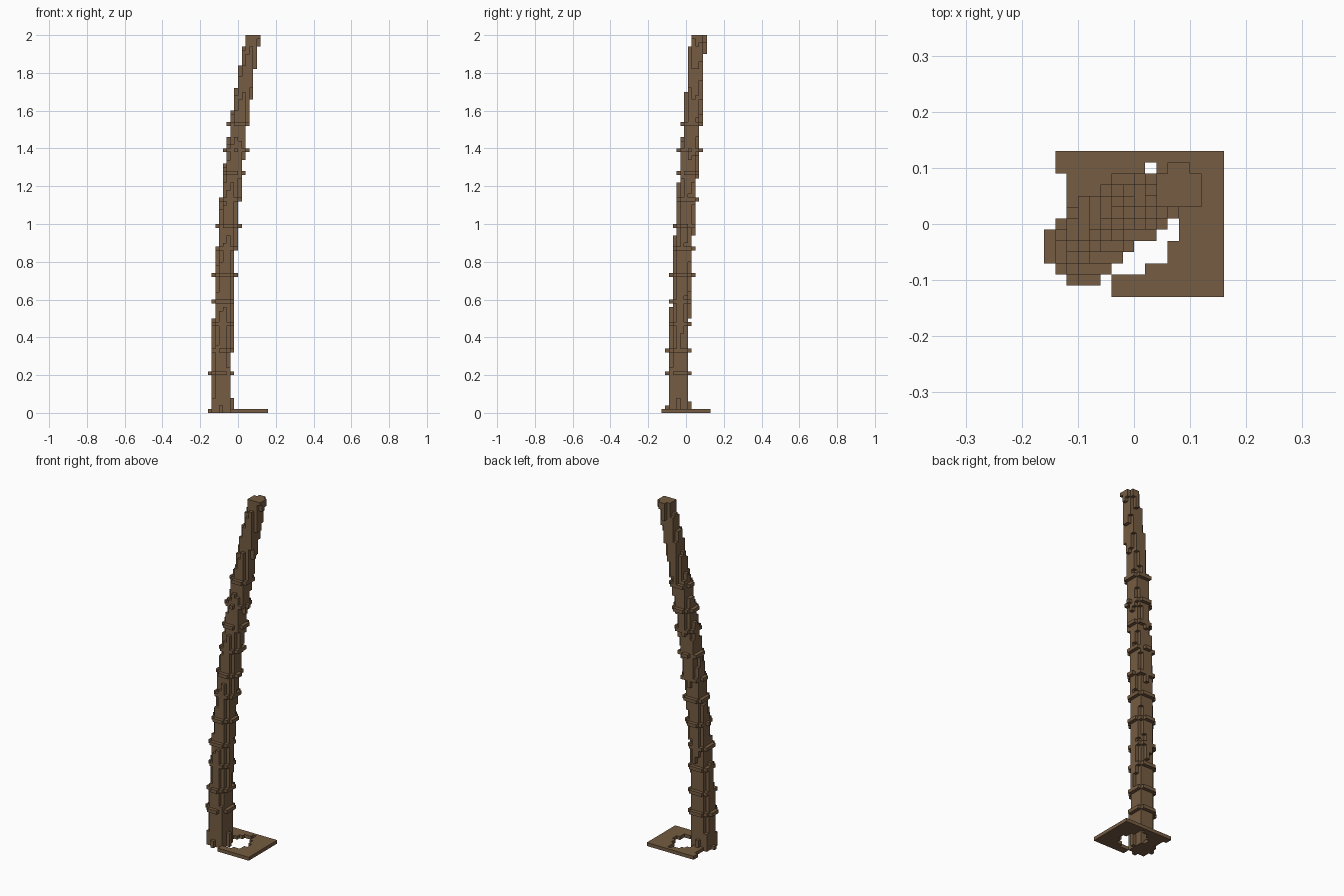
import bpy, bmesh, math
from mathutils import Vector

if "Cube" in bpy.data.objects:
    bpy.data.objects.remove(bpy.data.objects["Cube"], do_unlink=True)

V = 0.02          # block size
LAYERS = 100      # blocks in height

bark = bpy.data.materials.new("bark_brown")
BROWN = (0.178, 0.107, 0.054, 1)
bark.diffuse_color = BROWN
bark.use_nodes = True
bark.node_tree.nodes["Principled BSDF"].inputs["Base Color"].default_value = BROWN

# Trunk path and thickness: (height, value) pairs
PATH_X = [(0, -.0885), (.1, -.088), (.3, -.0835), (.53, -.0785), (.88, -.06), (1.125, -.04),
          (1.325, -.02), (1.49, 0), (1.69, .03), (1.83, .05), (1.94, .07), (2, .08)]
PATH_Y = [(0, -.04), (.2, -.039), (.54, -.03), (.94, -.01), (1.23, .0105), (1.5, .03),
          (1.68, .044), (1.92, .06), (2, .065)]
RADIUS = [(0, .062), (.1, .0576), (.3, .0535), (.53, .0515), (.88, .05), (1.12, .05),
          (1.5, .048), (1.83, .0425), (2, .04)]


def sample(keys, z):
    for (z0, a), (z1, b) in zip(keys, keys[1:]):
        if z <= z1:
            return a + (b - a) * (z - z0) / (z1 - z0)
    return keys[-1][1]


# Block centres: x on odd and y on even hundredths
def centre(c):
    return Vector((c[0] * V + V / 2, c[1] * V, c[2] * V + V / 2))


def disc(k, extra=0.0):
    """Blocks of one round layer of the trunk."""
    z = k * V + V / 2
    cx, cy, r = sample(PATH_X, z), sample(PATH_Y, z), sample(RADIUS, z) + extra
    cells = set()
    for i in range(-8, 8):
        for j in range(-6, 7):
            p = centre((i, j, k))
            if math.hypot(p.x - cx, p.y - cy) < r:
                cells.add((i, j, k))
    return cells


def build(name, cells, solid):
    """Mesh the outer faces of a set of blocks."""
    bm = bmesh.new()
    verts = {}

    def vert(co):
        key = tuple(round(v * 1000) for v in co)
        if key not in verts:
            verts[key] = bm.verts.new(co)
        return verts[key]

    for c in sorted(cells):
        for axis in range(3):
            for s in (-1, 1):
                n = list(c)
                n[axis] += s
                if tuple(n) in solid:
                    continue
                normal, u = Vector(), Vector()
                normal[axis] = s
                u[(axis + 1) % 3] = 1
                w = normal.cross(u)
                corners = [normal + a * u + b * w for a, b in ((-1, -1), (1, -1), (1, 1), (-1, 1))]
                bm.faces.new([vert(centre(c) + d * (V / 2)) for d in corners])
    mesh = bpy.data.meshes.new(name)
    bm.to_mesh(mesh)
    bm.free()
    mesh.materials.append(bark)
    bpy.context.scene.collection.objects.link(bpy.data.objects.new(name, mesh))


# Leaning trunk
trunk = set().union(*(disc(k) for k in range(LAYERS)))

# Knobbly rings at even spacing up the trunk
rings = set().union(*(disc(int(10.2 + 6.6 * n), 0.0138) for n in range(11))) - trunk

# Ground plate with a ragged hole: row -> (first, end) block columns of the hole
HOLE = {-4: (-3, 1), -3: (-3, 3), -2: (-3, 3), -1: (-3, 4), 0: (-3, 4), 1: (-3, 3),
        2: (-3, 3), 3: (-2, 2), 4: (-1, 2), 5: (1, 2)}
plate = set()
for j in range(-6, 7):
    left = -7 if j >= 5 else (-6 if j >= -1 else -2)
    a, b = HOLE.get(j, (0, 0))
    plate |= {(i, j, 0) for i in range(left, 8) if not a <= i < b}
plate -= trunk

solid = trunk | rings | plate
build("trunk", trunk, solid)
build("trunk_rings", rings, solid)
build("ground_plate", plate, solid)
